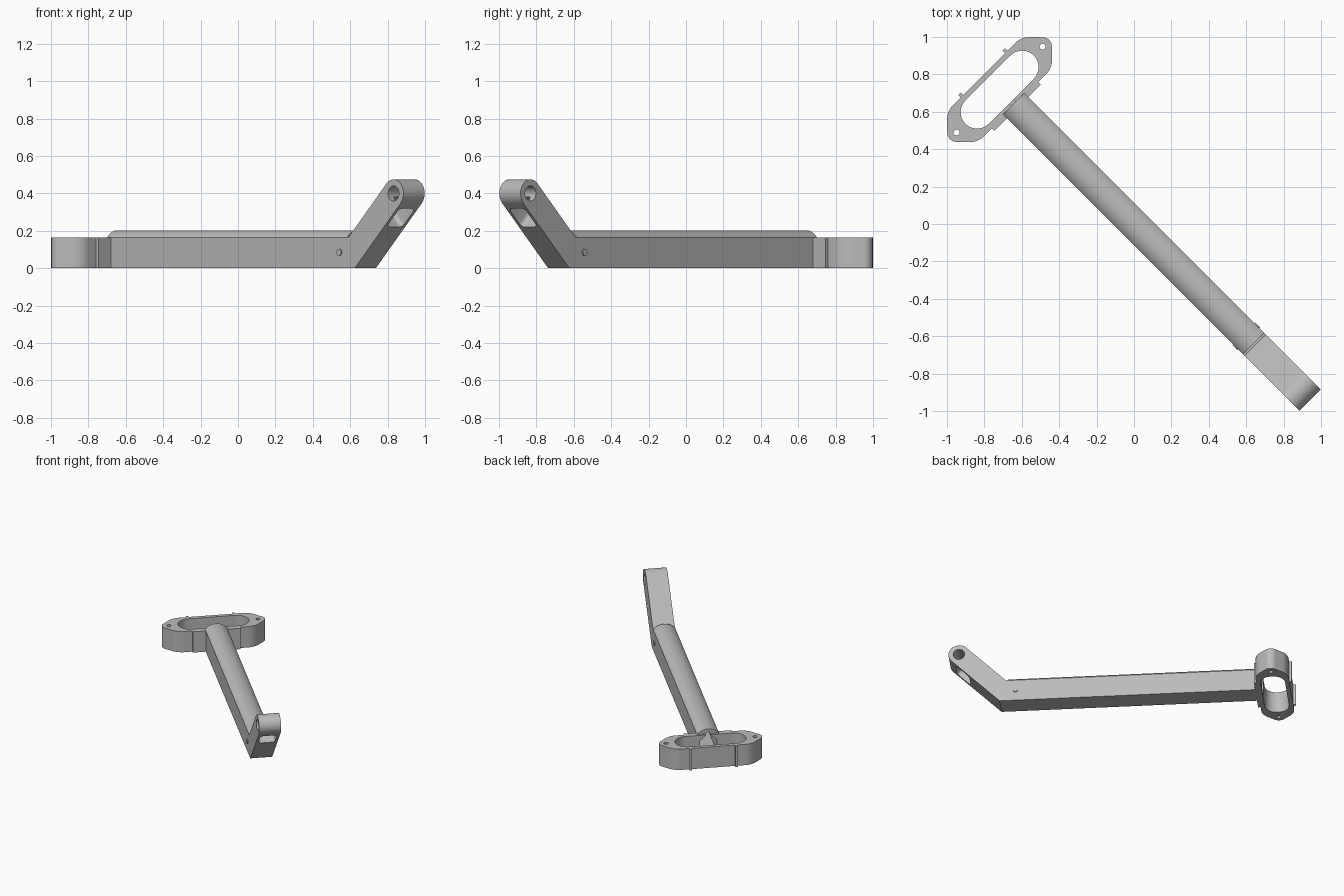
import bpy, bmesh
from math import pi, sin, cos, radians, asin
from mathutils import Matrix

if "Cube" in bpy.data.objects:
    bpy.data.objects.remove(bpy.data.objects["Cube"])

grey = bpy.data.materials.new("light grey")
grey.use_nodes = True
grey.diffuse_color = (0.5, 0.5, 0.5, 1)
grey.node_tree.nodes["Principled BSDF"].inputs["Base Color"].default_value = (0.5, 0.5, 0.5, 1)

# Local frame: X runs along the arm towards the tip, Y across it; all parts turn 45 degrees
TURN = -pi / 4
RING_U, RING_H = -1.016, 0.165
HALF_W = 0.08
TIP_U, TIP_Z, TIP_R = 1.256, 0.40, 0.075


def arc(cx, cy, r, a0, a1, n=16):
    return [(cx + r * cos(radians(a0 + (a1 - a0) * i / n)),
             cy + r * sin(radians(a0 + (a1 - a0) * i / n))) for i in range(n + 1)]


def prism(name, outline, lo, hi, axis="Z"):
    """Extrude a closed outline along a local axis."""
    place = {"Z": lambda a, b, c: (a, b, c),
             "Y": lambda a, b, c: (a, c, b),
             "X": lambda a, b, c: (c, a, b)}[axis]
    bm = bmesh.new()
    low = [bm.verts.new(place(a, b, lo)) for a, b in outline]
    high = [bm.verts.new(place(a, b, hi)) for a, b in outline]
    bm.faces.new(low)
    bm.faces.new(high)
    for i in range(len(low)):
        j = (i + 1) % len(low)
        bm.faces.new((low[i], low[j], high[j], high[i]))
    bmesh.ops.recalc_face_normals(bm, faces=bm.faces)
    mesh = bpy.data.meshes.new(name)
    bm.to_mesh(mesh)
    bm.free()
    mesh.materials.append(grey)
    obj = bpy.data.objects.new(name, mesh)
    obj.rotation_euler.z = TURN
    bpy.context.collection.objects.link(obj)
    return obj


def box(name, u0, u1, v0, v1, z0, z1):
    return prism(name, [(u0, v0), (u1, v0), (u1, v1), (u0, v1)], z0, z1)


def combine(obj, others, mode="DIFFERENCE", remove=True):
    bpy.context.view_layer.update()
    bpy.context.view_layer.objects.active = obj
    for other in others:
        mod = obj.modifiers.new("combine", "BOOLEAN")
        mod.operation, mod.solver, mod.object = mode, "EXACT", other
        bpy.ops.object.modifier_apply(modifier=mod.name)
        if remove:
            bpy.data.objects.remove(other)


# Ring: stadium with narrower noses round the screw holes
ring_outline = []
for s in (0, 180):
    k = 1 if s == 0 else -1
    ring_outline += arc(RING_U, k * 0.231, 0.118, s, s + 45, 10)
    ring_outline += arc(RING_U, k * 0.325, 0.05, s + 45, s + 135, 12)
    ring_outline += arc(RING_U, k * 0.231, 0.118, s + 135, s + 180, 10)
ring = prism("ring", ring_outline, 0, RING_H)
pad = box("ring_pad", RING_U + 0.09, RING_U + 0.136, -0.175, 0.175, 0, RING_H)
ribs = [box("ring_rib", RING_U - 0.137, RING_U - 0.105, v - 0.009, v + 0.009, 0, RING_H)
        for v in (-0.167, 0.167)]
combine(ring, [pad] + ribs, "UNION")
slot = prism("slot", arc(RING_U, 0.17, 0.088, 0, 180, 24) + arc(RING_U, -0.17, 0.088, 180, 360, 24),
             -0.1, 0.3)
screws = [prism("screw_hole", arc(RING_U, v, 0.016, 0, 345, 23), -0.1, 0.3) for v in (-0.325, 0.325)]
combine(ring, [slot] + screws)

# Arm: straight bar bending up to a rounded tip
START, R2 = -0.91, TIP_R * 2 ** 0.5
side = [(START, 0), (TIP_U - TIP_Z + R2, 0)]
side += arc(TIP_U, TIP_Z, TIP_R, -45, 135, 28)
side += [(TIP_U - TIP_Z - R2 + RING_H, RING_H), (START, RING_H)]
arm = prism("arm", side, -HALF_W, HALF_W, "Y")

# Arched roof along the straight bar
RISE = 0.038
rad = (HALF_W ** 2 + RISE ** 2) / (2 * RISE)
half = asin(HALF_W / rad) * 180 / pi
roof = arc(0, RING_H + RISE - rad, rad, 90 - half, 90 + half, 20)
roof += [(-HALF_W, RING_H - 0.03), (HALF_W, RING_H - 0.03)]
arch = prism("arm_arch", roof, START, 0.905, "X")
combine(arm, [arch], "UNION")

# Pivot hole through the tip
combine(arm, [prism("pivot_hole", arc(TIP_U, TIP_Z, 0.041, 0, 350, 35), -0.2, 0.2, "Y")])

# Rounded pocket in the underside of the sloping part, square to the slope
w, c = 0.06, 0.025
pocket_outline = []
for x, y, a in ((0.07, w, 0), (-0.07, w, 90), (-0.07, -w, 180), (0.07, -w, 270)):
    pocket_outline += arc(x - c * (1 if x > 0 else -1), y - c * (1 if y > 0 else -1), c, a, a + 90, 6)
pocket = prism("pocket", pocket_outline, -0.1, 0.1)
edge_u = TIP_U - TIP_Z + R2 + 0.27
pocket.data.transform(Matrix.Translation((edge_u, 0, 0.27)) @ Matrix.Rotation(-pi / 4, 4, "Y"))
combine(arm, [pocket])

# Pointed cable opening between ring and arm
house = [(-0.062, 0.03), (0.062, 0.03), (0.062, 0.12), (0, 0.182), (-0.062, 0.12)]
channel = prism("channel", house, RING_U + 0.05, -0.55, "X")
combine(ring, [channel], remove=False)
combine(arm, [channel])

# Small nubs on both sides of the arm near the bend
nubs = [prism("side_nub", arc(0.848, 0.085, 0.018, 0, 345, 23), min(a, b), max(a, b), "Y")
        for a, b in ((0.07, 0.086), (-0.07, -0.086))]

# Smooth curved walls, keep edges crisp
for obj in bpy.context.view_layer.objects:
    obj.select_set(obj in [ring, arm] + nubs)
bpy.context.view_layer.objects.active = arm
bpy.ops.object.shade_smooth_by_angle(angle=radians(25))
